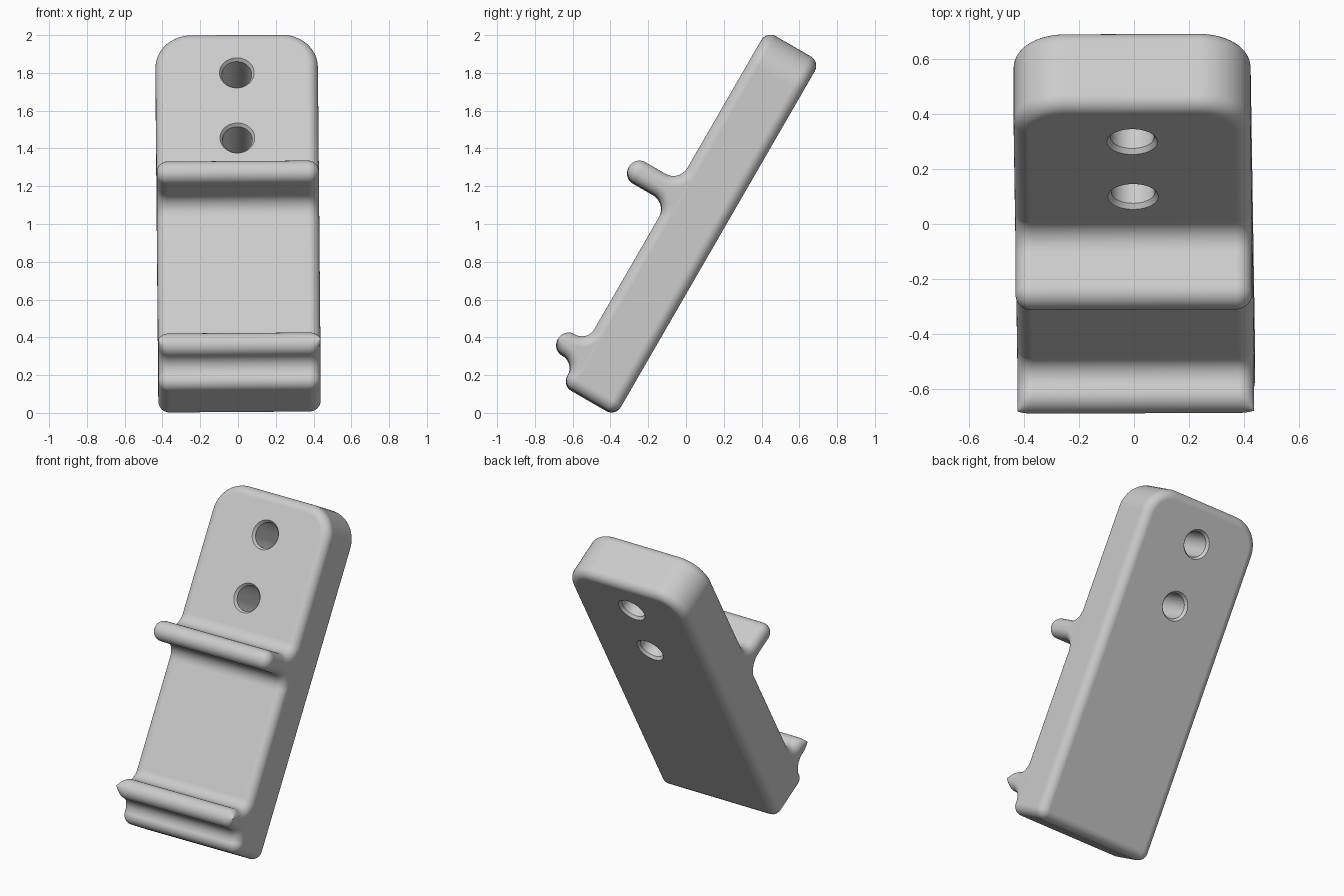
import bpy, bmesh, math
from mathutils import Matrix, Vector

if "Cube" in bpy.data.objects:
    bpy.data.objects.remove(bpy.data.objects["Cube"])

# Slab frame: x across, u up the slope, n out of the front face
HALF_W, BOTTOM, TOP = 0.43, -0.2, 1.963
BACK, FRONT = 0.314, 0.642
EDGE = 0.057
MID_U = (BOTTOM + TOP) / 2
TILT = (Matrix.Rotation(math.radians(60), 4, 'X')
        @ Matrix.Translation((0, MID_U, 0))
        @ Matrix.Rotation(math.radians(0.45), 4, 'Z')
        @ Matrix.Translation((0, -MID_U, 0)))

grey = bpy.data.materials.new("light_grey")
grey.use_nodes = True
grey.diffuse_color = (0.6, 0.6, 0.6, 1)
grey.node_tree.nodes["Principled BSDF"].inputs["Base Color"].default_value = (0.6, 0.6, 0.6, 1)


def arc(a, b, radius, start, end, sign=1, blunt=1, steps=12):
    """Arc as (a, b, outward normal a, outward normal b)."""
    points = []
    for i in range(steps + 1):
        t = math.radians(start + (end - start) * i / steps)
        c, s = math.cos(t), math.sin(t)
        points.append((a + radius * c, b + radius * s, sign * c, sign * s * blunt))
    return points


def loft(name, outline, half, place, steps=8):
    """Extrude an outline both ways, rounding its rims."""
    bm = bmesh.new()
    quarter = [math.pi / 2 * i / steps for i in range(steps + 1)]
    levels = [(-1, t) for t in reversed(quarter)] + [(1, t) for t in quarter]
    rings = []
    for side, t in levels:
        inset = EDGE * (1 - math.cos(t))
        depth = side * (half - EDGE + EDGE * math.sin(t))
        rings.append([bm.verts.new(place(a - na * inset, b - nb * inset, depth))
                      for a, b, na, nb in outline])
    count = len(outline)
    for low, high in zip(rings, rings[1:]):
        for i in range(count):
            j = (i + 1) % count
            bm.faces.new((low[i], low[j], high[j], high[i]))
    bm.faces.new(rings[0])
    bm.faces.new(rings[-1])
    return finish(name, bm)


def finish(name, bm):
    bmesh.ops.recalc_face_normals(bm, faces=bm.faces)
    bm.transform(TILT)
    mesh = bpy.data.meshes.new(name)
    bm.to_mesh(mesh)
    bm.free()
    mesh.materials.append(grey)
    obj = bpy.data.objects.new(name, mesh)
    bpy.context.collection.objects.link(obj)
    return obj


def smooth(obj):
    for poly in obj.data.polygons:
        poly.use_smooth = True
    obj.data.set_sharp_from_angle(angle=math.radians(35))
    obj.modifiers.new("face_normals", 'WEIGHTED_NORMAL').keep_sharp = True


# Back plate with large top corners
big, small = 0.19, 0.06
outline = (arc(HALF_W - big, TOP - big, big, 0, 90)
           + arc(big - HALF_W, TOP - big, big, 90, 180)
           + arc(small - HALF_W, BOTTOM + small, small, 180, 270)
           + arc(HALF_W - small, BOTTOM + small, small, 270, 360))
middle = (FRONT + BACK) / 2
plate = loft("back_plate", outline, (FRONT - BACK) / 2,
             lambda a, b, d: Vector((a, b, middle + d)))

# Two screw holes, flared at both faces
hole, flare, lip = 0.079, 0.092, 0.018
for u in (1.31, 1.708):
    bm = bmesh.new()
    rings = []
    for n, radius in ((BACK - lip, flare + 0.013), (BACK + lip, hole),
                      (FRONT - lip, hole), (FRONT + lip, flare + 0.013)):
        rings.append([bm.verts.new((p[0], p[1], n))
                      for p in arc(0, u, radius, 0, 360, steps=48)[:-1]])
    for low, high in zip(rings, rings[1:]):
        for i in range(48):
            j = (i + 1) % 48
            bm.faces.new((low[i], low[j], high[j], high[i]))
    bm.faces.new(rings[0])
    bm.faces.new(rings[-1])
    cutter = finish("hole_cutter", bm)
    cutter.hide_render = True
    cut = plate.modifiers.new("hole", 'BOOLEAN')
    cut.operation, cut.solver, cut.object = 'DIFFERENCE', 'EXACT', cutter
    bpy.context.view_layer.objects.active = plate
    bpy.ops.object.modifier_apply(modifier=cut.name)
    bpy.data.objects.remove(cutter)
smooth(plate)


def ledge(name, u, tip, fillet, blunt):
    """Round-nosed ledge blended into the plate's front face."""
    r = 0.063
    base = FRONT + fillet
    reach = r + fillet
    outline = (arc(u - reach, base, fillet, -90, 0, -1)
               + arc(u, tip - r, r, 180, 0, 1, blunt, 20)
               + arc(u + reach, base, fillet, 180, 270, -1)
               + [(u + reach, middle, 0, 0), (u - reach, middle, 0, 0)])
    smooth(loft(name, outline, HALF_W - 0.001, lambda a, b, d: Vector((d, a, b))))


# Ledges on the front
ledge("upper_ledge", 0.976, 0.913, 0.085, 1)
ledge("lower_lip", 0.0, 0.783, 0.075, 0)
